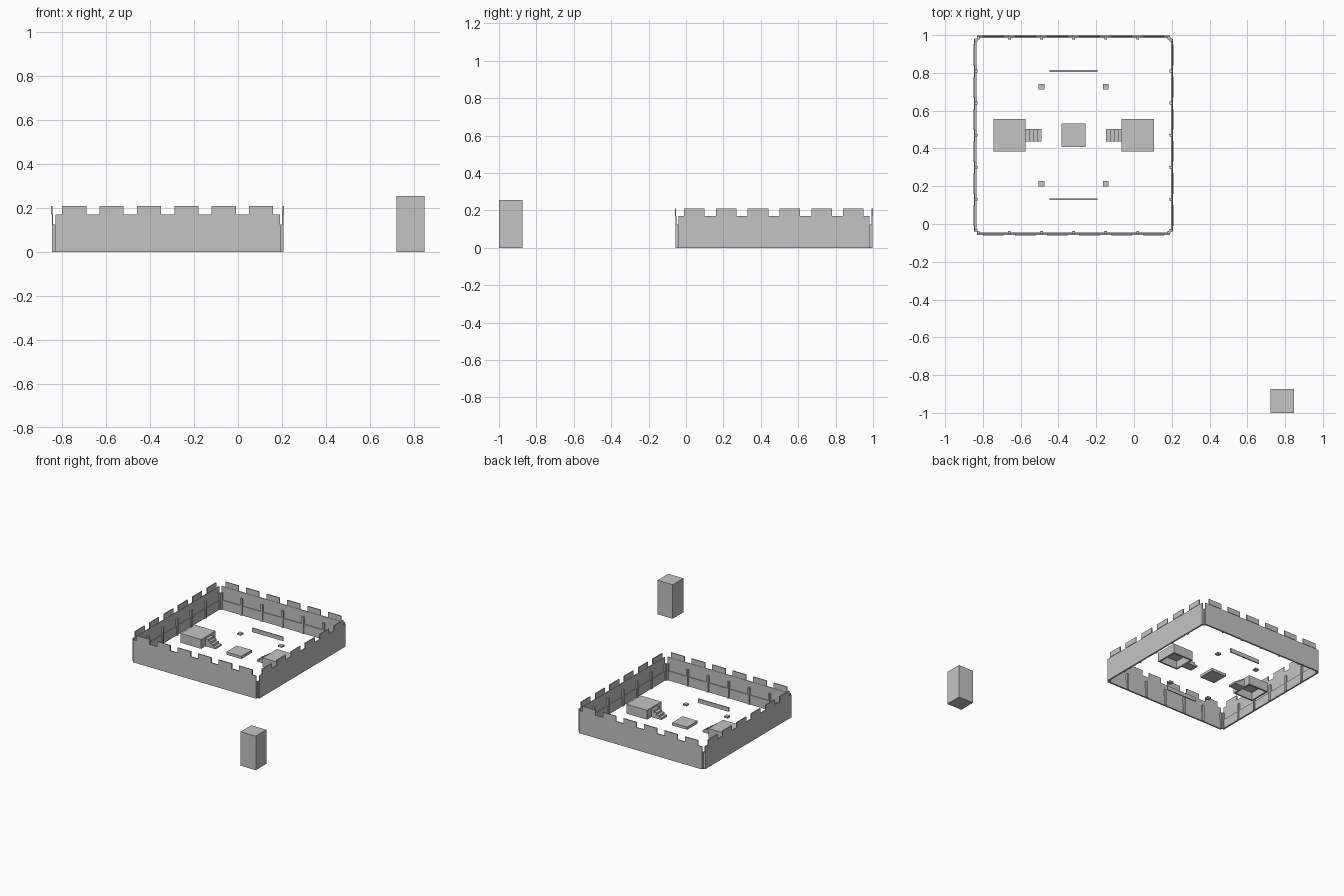
import bpy
import bmesh
from mathutils import Matrix, Vector

default = bpy.data.objects.get("Cube")
if default:
    bpy.data.objects.remove(default, do_unlink=True)

grey = bpy.data.materials.new("stone_grey")
grey.use_nodes = True
grey.diffuse_color = (0.55, 0.55, 0.55, 1)
grey.node_tree.nodes["Principled BSDF"].inputs["Base Color"].default_value = (0.55, 0.55, 0.55, 1)

CX, CY = -0.32, 0.47      # courtyard centre
PITCH = 0.17              # panel spacing
PANELS = 6
WALL_LEN = PITCH * PANELS


def make(name, boxes, matrix=Matrix()):
    """Build one object from boxes given as (x range, y range, z range)."""
    bm = bmesh.new()
    for ranges in boxes:
        lo, hi = (Vector(c) for c in zip(*ranges))
        place = Matrix.Translation((lo + hi) / 2) @ Matrix.Diagonal((*(hi - lo), 1))
        bmesh.ops.create_cube(bm, size=1, matrix=place)
    mesh = bpy.data.meshes.new(name)
    bm.to_mesh(mesh)
    bm.free()
    mesh.materials.append(grey)
    obj = bpy.data.objects.new(name, mesh)
    obj.matrix_world = matrix
    bpy.context.collection.objects.link(obj)
    return obj


def span(centre, size):
    return (centre - size / 2, centre + size / 2)


# Four perimeter walls: thin panels, raised battlements, inner footing and posts
panel_centres = [(i - (PANELS - 1) / 2) * PITCH for i in range(PANELS)]
post_centres = [(i - PANELS / 2) * PITCH for i in range(PANELS + 1)]
post_centres[0] += 0.005
post_centres[-1] -= 0.005
for k, side in enumerate(("front", "left", "back", "right")):
    turn = Matrix.Translation((CX, CY, 0)) @ Matrix.Rotation(k * 1.5707963, 4, "Z")
    full = span(0, WALL_LEN)
    make(side + "_wall", [(full, (-0.527, -0.521), (0, 0.17))], turn)
    make(side + "_battlements",
         [(span(u, 0.11), (-0.53, -0.523), (0.17, 0.21)) for u in panel_centres], turn)
    make(side + "_wall_footing", [(full, (-0.521, -0.515), (0, 0.07))], turn)
    make(side + "_wall_posts",
         [(span(u, 0.015), (-0.521, -0.508), (0, 0.125)) for u in post_centres], turn)

# Two hollow platforms with stairs facing the middle
HALF, RIM, TOP = 0.085, 0.012, 0.07
for side, sign in (("right", -1), ("left", 1)):
    at = Matrix.Translation((CX + sign * 0.34, CY, 0))
    edge, full = HALF - RIM, (-HALF, HALF)
    inner = (-edge, edge)
    make(side + "_platform", [
        (full, full, (TOP - 0.012, TOP)),
        (full, (-HALF, -edge), (0, TOP - 0.012)),
        (full, (edge, HALF), (0, TOP - 0.012)),
        ((-HALF, -edge), inner, (0, TOP - 0.012)),
        ((edge, HALF), inner, (0, TOP - 0.012)),
    ], at)
    tread, steps = 0.021, []
    for i in range(4):
        a = -sign * (HALF + i * tread)
        b = a - sign * tread
        steps.append(((min(a, b), max(a, b)), span(0, 0.068), (0, TOP * (4 - i) / 5)))
    make(side + "_stairs", steps, at)

# Central plinth
make("central_plinth", [(span(CX, 0.125), span(CY, 0.125), (0, 0.02))])

# Small corner blocks and long low barriers
make("corner_blocks", [(span(CX + sx * PITCH, 0.03), span(CY + sy * 0.257, 0.03), (0, 0.012))
                       for sx in (-1, 1) for sy in (-1, 1)])
make("low_barriers", [(span(CX, 0.255), span(CY + sy * 0.34, 0.008), (0, 0.03))
                      for sy in (-1, 1)])

# Separate tower block outside the walls
make("tower_block", [((0.722, 0.848), (-1, -0.874), (0, 0.255))])
